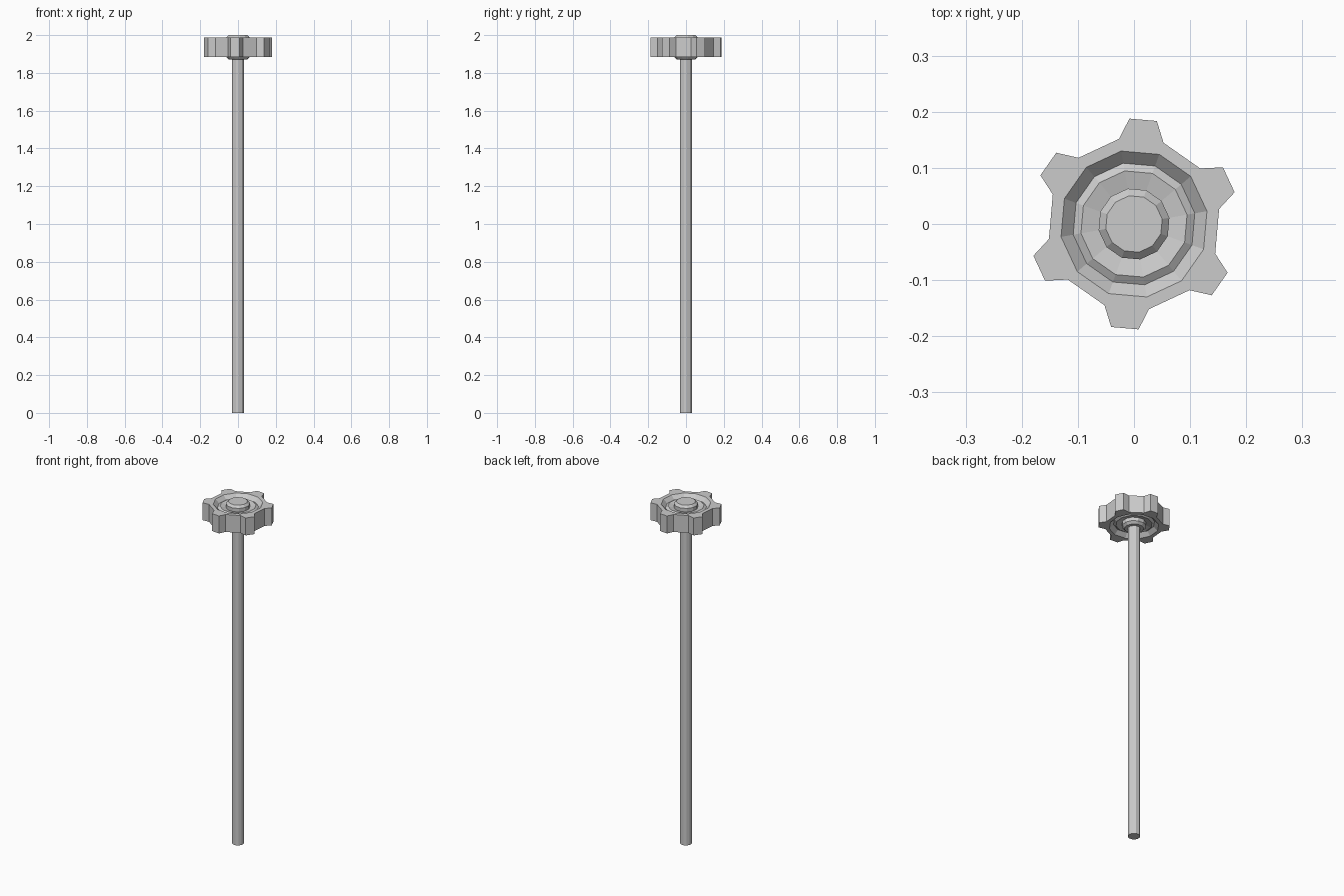
import bpy, bmesh
from math import radians, cos, sin

if "Cube" in bpy.data.objects:
    bpy.data.objects.remove(bpy.data.objects["Cube"])

START, MID = 10, 1.936   # angle of first vertex, mid height of the wheel


def pt(r, deg, z):
    a = radians(deg)
    return (r * cos(a), r * sin(a), z)


def finish(bm, name):
    bmesh.ops.recalc_face_normals(bm, faces=bm.faces)
    me = bpy.data.meshes.new(name)
    bm.to_mesh(me)
    bm.free()
    ob = bpy.data.objects.new(name, me)
    bpy.context.collection.objects.link(ob)
    return ob


def ring(bm, r, z, n=12):
    return [bm.verts.new(pt(r, START + 360 / n * i, z)) for i in range(n)]


def join(bm, a, b):
    n = len(a)
    for i in range(n):
        j = (i + 1) % n
        bm.faces.new((a[i], a[j], b[j], b[i]))


def lathe(name, profile):
    """Solid of revolution with capped ends, profile = (radius, z)."""
    bm = bmesh.new()
    rings = [ring(bm, r, z) for r, z in profile]
    for a, b in zip(rings, rings[1:]):
        join(bm, a, b)
    bm.faces.new(rings[0])
    bm.faces.new(rings[-1])
    return finish(bm, name)


# Long shaft and chamfered hub
lathe("shaft", [(0.033, 0), (0.033, 1.9)])
lathe("hub", [(0.051, MID - 0.064), (0.064, MID - 0.051),
              (0.064, MID + 0.051), (0.051, MID + 0.064)])

# Toothed wheel: grooved web on both faces, six tapered teeth
bm = bmesh.new()
web = [(0.132, 0.051), (0.11, 0.029), (0.096, 0.038), (0.055, 0.028)]
outlines, inner = [], []
for side in (1, -1):
    rings = [ring(bm, r, MID + side * h) for r, h in web]
    for a, b in zip(rings, rings[1:]):
        join(bm, a, b)
    inner.append(rings[-1])
    z = MID + side * web[0][1]
    outline = []
    for k in range(6):
        outline += [bm.verts.new(pt(r, START + 60 * k + d, z)) for r, d in
                    ((0.154, 0), (0.188, 7.5), (0.188, 22.5), (0.154, 30))]
    rim = rings[0]
    for k in range(6):
        o = outline[4 * k:4 * k + 4]
        a, b, c = rim[2 * k], rim[2 * k + 1], rim[(2 * k + 2) % 12]
        bm.faces.new((a, o[0], o[3], b))
        bm.faces.new(o)
        bm.faces.new((b, o[3], outline[(4 * k + 4) % 24], c))
    outlines.append(outline)
join(bm, *outlines)
join(bm, *inner)
finish(bm, "toothed_wheel")
